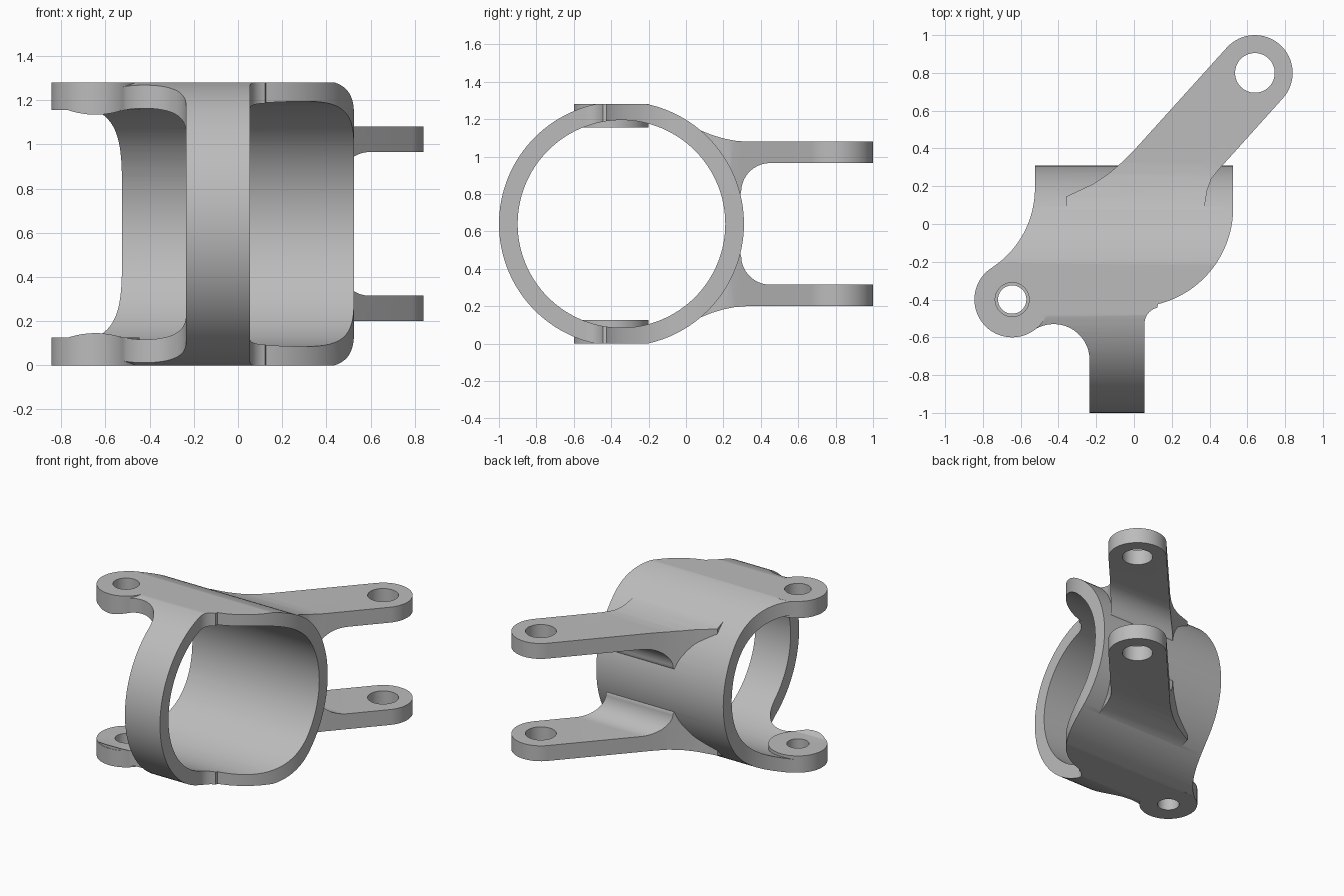
import bpy, bmesh
from math import sin, cos, radians, pi
from mathutils import Vector

cube = bpy.data.objects.get("Cube")
if cube:
    bpy.data.objects.remove(cube, do_unlink=True)

HEIGHT = 1.28
MID = HEIGHT / 2
TUBE_Y = -0.345
OUTER, INNER = 0.655, 0.555
LUG = Vector((-0.645, -0.4))
ARM_END = Vector((0.64, 0.8))

metal = bpy.data.materials.new("grey_metal")
metal.use_nodes = True
metal.diffuse_color = (0.5, 0.5, 0.5, 1)
metal.node_tree.nodes["Principled BSDF"].inputs["Base Color"].default_value = (0.5, 0.5, 0.5, 1)


def arc(cx, cy, r, start, end, n=24):
    angles = [radians(start + (end - start) * i / n) for i in range(n + 1)]
    return [(cx + r * cos(a), cy + r * sin(a)) for a in angles]


def prism(name, points, low, high, axis="z"):
    """Extrude an outline along z (outline in xy) or along x (outline in yz)."""
    bm = bmesh.new()
    place = (lambda p, h: (p[0], p[1], h)) if axis == "z" else (lambda p, h: (h, p[0], p[1]))
    face = bm.faces.new([bm.verts.new(place(p, low)) for p in points])
    moved = bmesh.ops.extrude_face_region(bm, geom=[face])
    shift = Vector((0, 0, high - low)) if axis == "z" else Vector((high - low, 0, 0))
    bmesh.ops.translate(bm, vec=shift,
                        verts=[v for v in moved["geom"] if isinstance(v, bmesh.types.BMVert)])
    bmesh.ops.recalc_face_normals(bm, faces=bm.faces)
    mesh = bpy.data.meshes.new(name)
    bm.to_mesh(mesh)
    bm.free()
    mesh.materials.append(metal)
    obj = bpy.data.objects.new(name, mesh)
    bpy.context.collection.objects.link(obj)
    return obj


def disc(name, centre, r, low, high, axis="z", n=64):
    return prism(name, arc(centre[0], centre[1], r, 0, 360, n)[:-1], low, high, axis)


def combine(target, other, operation):
    """Apply a boolean and discard the second solid."""
    mod = target.modifiers.new("combine", "BOOLEAN")
    mod.operation = operation
    mod.solver = "EXACT"
    mod.object = other
    bpy.context.view_layer.update()
    graph = bpy.context.evaluated_depsgraph_get()
    mesh = bpy.data.meshes.new_from_object(target.evaluated_get(graph))
    target.modifiers.clear()
    target.data = mesh
    bpy.data.objects.remove(other, do_unlink=True)


# Tube trimmed by its plan outline: back, side sweep, lug, front strap, shoulder
plan = [(0.525, 0.5), (-0.525, 0.5)]
plan += arc(-1.025, 0.188, 0.5, 0, -57)
plan += arc(LUG.x, LUG.y, 0.197, 123, 304.5)
plan += arc(-0.425, -0.72, 0.19, 124.5, 0)
plan += [(-0.235, -1.1), (0.055, -1.1)]
plan += arc(0.145, -0.53, 0.09, 180, 104, 10)
plan += arc(0, 0.085, 0.525, -76, 0, 32)
body = disc("hinge_clamp", (TUBE_Y, MID), OUTER, -1, 1, "x", 128)
combine(body, prism("plan_cutter", plan, 0, HEIGHT), "INTERSECT")

# Arms: side profile with blends into the tube, trimmed to a slanted plan
arm_profile = [(0, 1.17), (0.07, 1.143), (0.14, 1.115), (0.2, 1.097), (0.26, 1.085),
               (0.32, 1.08), (1.1, 1.08), (1.1, 0.965)]
arm_profile += arc(0.45, 0.81, 0.155, 90, 180, 16)
arm_profile += [(0.28, 0.78), (0, 0.78)]
arm_plan = arc(ARM_END.x, ARM_END.y, 0.2, -42, 138, 32)
arm_plan += [(0, 0.39), (-0.06, 0.33), (-0.13, 0.27), (-0.22, 0.21), (-0.36, 0.145),
             (-0.36, -0.05), (0.37, -0.05), (0.376, 0.11), (0.388, 0.18), (0.41, 0.24),
             (0.45, 0.29), (0.5, 0.345)]
for flip in (False, True):
    outline = [(y, HEIGHT - z if flip else z) for y, z in arm_profile]
    arm = prism("arm", outline, -1, 1.2, "x")
    combine(arm, prism("arm_cutter", arm_plan, -0.5, 2), "INTERSECT")
    combine(body, arm, "UNION")

# Bore through the tube
combine(body, disc("bore", (TUBE_Y, MID), INNER, -2, 2, "x", 128), "DIFFERENCE")

# Front lugs with their pin holes, the upper one wider
for low, high, hole in ((0, 0.125, 0.075), (1.155, HEIGHT, 0.09)):
    combine(body, disc("lug", LUG, 0.2, low, high), "UNION")
    combine(body, disc("lug_hole", LUG, hole, low - 0.1, high + 0.1), "DIFFERENCE")

# Pin hole through both arms
combine(body, disc("arm_hole", ARM_END, 0.105, -0.5, 2), "DIFFERENCE")

# Smooth curved walls, keep machined edges crisp
bpy.ops.object.select_all(action="DESELECT")
body.select_set(True)
bpy.context.view_layer.objects.active = body
bpy.ops.object.shade_smooth_by_angle(angle=radians(25))
